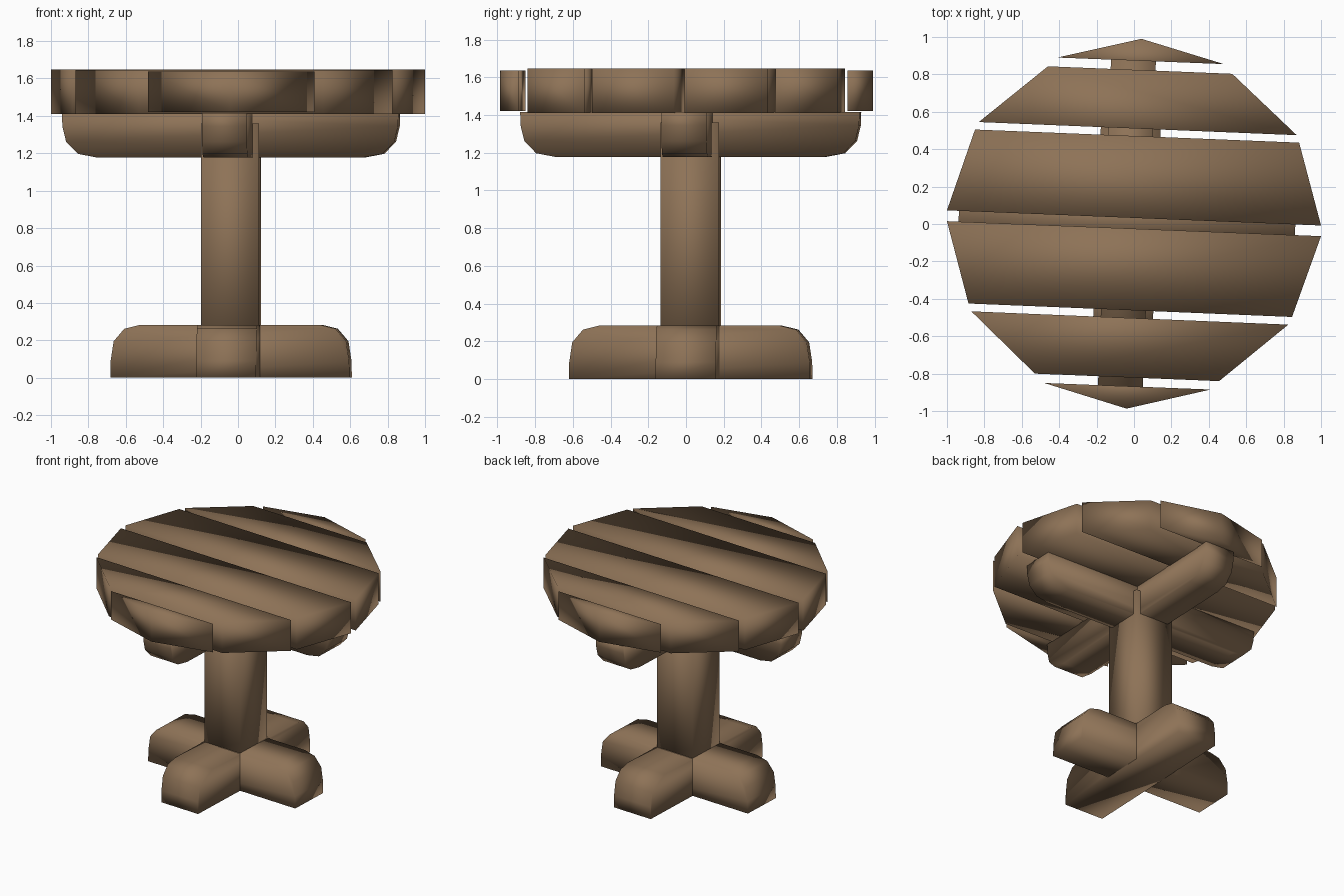
import bpy, math
from mathutils import Matrix, Vector

if "Cube" in bpy.data.objects:
    bpy.data.objects.remove(bpy.data.objects["Cube"])

wood = bpy.data.materials.new("brown_wood")
wood.diffuse_color = (0.27, 0.17, 0.095, 1)
wood.use_nodes = True
wood.node_tree.nodes["Principled BSDF"].inputs["Base Color"].default_value = wood.diffuse_color

TILT = math.radians(-2.3)      # the whole table is turned slightly
CENTRE = Vector((-0.037, 0.025, 0))


def prism(name, outline, offset, matrix=Matrix()):
    """Closed prism: a 3D outline swept along an offset vector."""
    n = len(outline)
    base = [Vector(p) for p in outline]
    verts = [matrix @ p for p in base] + [matrix @ (p + Vector(offset)) for p in base]
    faces = [tuple(range(n)), tuple(range(2 * n - 1, n - 1, -1))]
    faces += [(i, i + n, (i + 1) % n + n, (i + 1) % n) for i in range(n)]
    mesh = bpy.data.meshes.new(name)
    mesh.from_pydata([tuple(v) for v in verts], [], faces)
    import bmesh
    bm = bmesh.new()
    bm.from_mesh(mesh)
    bmesh.ops.recalc_face_normals(bm, faces=bm.faces[:])
    bm.to_mesh(mesh)
    bm.free()
    mesh.shade_smooth()
    mesh.materials.append(wood)
    obj = bpy.data.objects.new(name, mesh)
    bpy.context.collection.objects.link(obj)
    return obj


def bar(name, half_profile, width, turn):
    """Beam with rounded ends: half side profile mirrored, then given width."""
    pts = half_profile + [(-x, z) for x, z in reversed(half_profile)]
    outline = [(x, -width / 2, z) for x, z in pts]
    m = Matrix.Translation(CENTRE) @ Matrix.Rotation(TILT + turn, 4, 'Z')
    return prism(name, outline, (0, width, 0), m)


# Crossed feet, rounded on top
foot = [(0.64, 0), (0.638, 0.09), (0.622, 0.195), (0.565, 0.262), (0.48, 0.283)]
bar("foot_bar_x", foot, 0.32, 0)
bar("foot_bar_y", foot, 0.32, math.pi / 2)

# Square post
h = 0.155
prism("post", [(-h, -h, 0.1), (h, -h, 0.1), (h, h, 0.1), (-h, h, 0.1)], (0, 0, 1.26),
      Matrix.Translation(CENTRE) @ Matrix.Rotation(TILT, 4, 'Z'))

# Crossed supports, rounded underneath
support = [(0.90, 1.415), (0.898, 1.345), (0.878, 1.262), (0.815, 1.197), (0.715, 1.178)]
bar("support_bar_x", support, 0.24, 0)
bar("support_bar_y", support, 0.24, math.pi / 2)

# Planks cut to a rough circle: outline, bottom, top
planks = {
    "plank_back_end": ([(-0.41, 0.89), (0.04, 0.99), (0.48, 0.855)], 1.42, 1.637),
    "plank_back_outer": ([(-0.83, 0.545), (-0.46, 0.843), (0.525, 0.803), (0.87, 0.475)], 1.41, 1.645),
    "plank_back_inner": ([(-1.0, 0.073), (-0.85, 0.505), (0.883, 0.435), (1.0, -0.008)], 1.41, 1.647),
    "plank_front_inner": ([(-1.0, 0.015), (1.0, -0.065), (0.845, -0.497), (-0.885, -0.425)], 1.41, 1.647),
    "plank_front_outer": ([(-0.87, -0.467), (0.825, -0.538), (0.455, -0.84), (-0.53, -0.80)], 1.41, 1.645),
    "plank_front_end": ([(-0.48, -0.85), (0.41, -0.885), (-0.04, -0.987)], 1.42, 1.637),
}
for name, (plan, z0, z1) in planks.items():
    prism(name, [(x, y, z0) for x, y in plan], (0, 0, z1 - z0))
